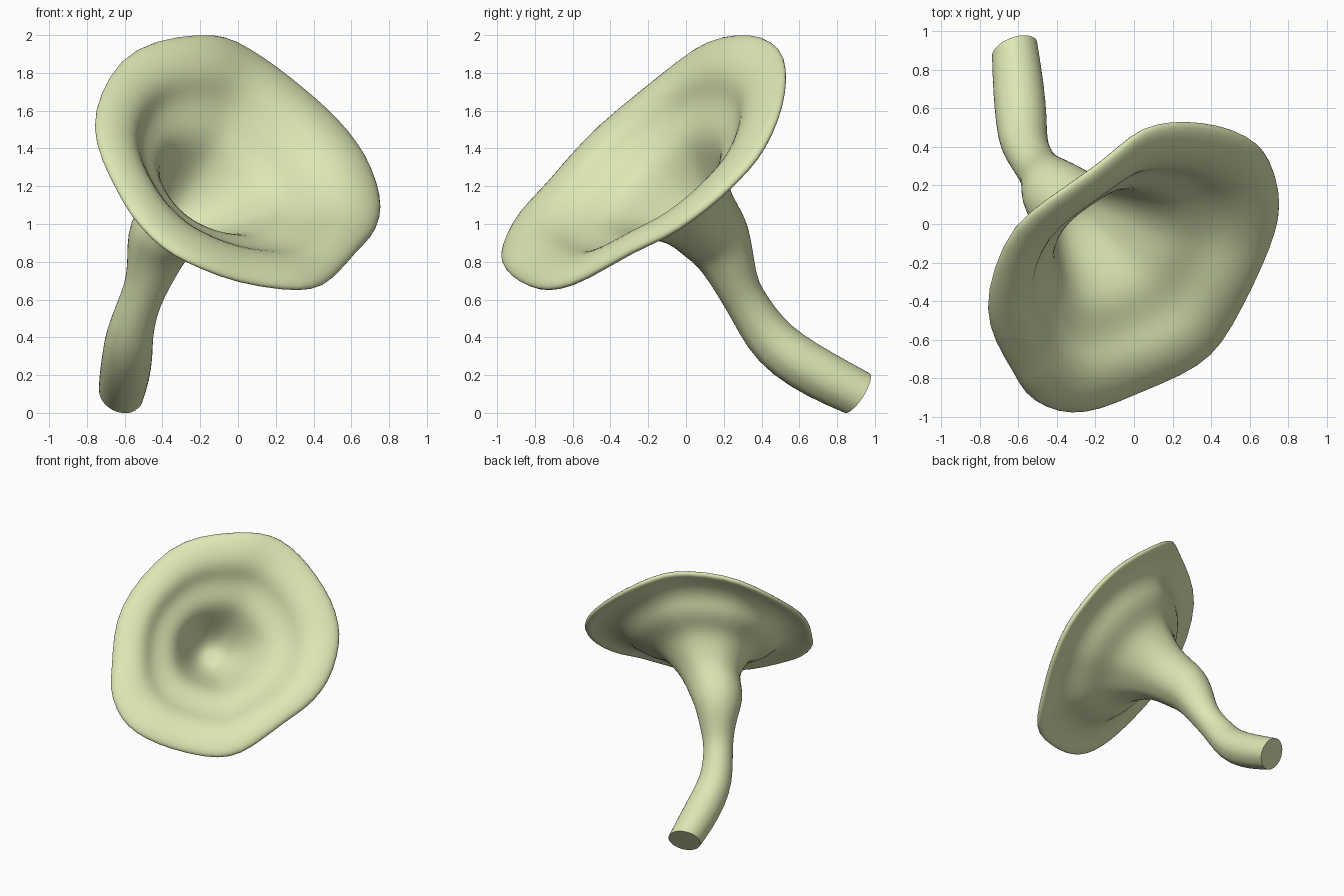
import bpy
import bmesh
from mathutils import Vector

default_cube = bpy.data.objects.get("Cube")
if default_cube:
    bpy.data.objects.remove(default_cube, do_unlink=True)

# One pale green colour for the whole fungus
pale_green = bpy.data.materials.new("pale_green")
pale_green.use_nodes = True
colour = (0.73, 0.81, 0.46, 1)
pale_green.diffuse_color = colour
principled = pale_green.node_tree.nodes["Principled BSDF"]
principled.inputs["Base Color"].default_value = colour

# Wavy outline of the trumpet's rim
rim = [Vector(p) for p in (
    (-.76, -.45, 1.52), (-.72, -.24, 1.69), (-.62, -.02, 1.87), (-.44, .12, 1.97),
    (-.2, .28, 2), (-.07, .39, 1.99), (.05, .49, 1.93), (.2, .52, 1.83),
    (.36, .515, 1.7), (.52, .48, 1.56), (.64, .41, 1.41), (.7, .33, 1.3),
    (.75, .18, 1.15), (.75, .03, 1.03), (.7, -.12, .93), (.63, -.28, .87),
    (.5, -.54, .71), (.4, -.68, .66), (.25, -.78, .66), (0, -.88, .7),
    (-.18, -.96, .77), (-.33, -.98, .84), (-.45, -.95, .93), (-.56, -.88, 1.06),
    (-.62, -.76, 1.17), (-.71, -.62, 1.34))]

# Frame of the trumpet: its mouth faces along the axis
mouth_centre = Vector((0, -.22, 1.31))
axis = Vector((.42, -.6, .68)).normalized()
throat_lean = Vector((-.18, .02, .11))
heights = [(p - mouth_centre).dot(axis) for p in rim]
spokes = [p - mouth_centre - axis * h for p, h in zip(rim, heights)]
mean_radius = sum(s.length for s in spokes) / len(spokes)


def trumpet_ring(scale, depth):
    """Ring of the trumpet, wavy near the rim and round near the throat."""
    centre = mouth_centre - axis * depth + throat_lean * depth
    ring = []
    for spoke, height in zip(spokes, heights):
        circle = spoke.normalized() * mean_radius
        ring.append(centre + circle.lerp(spoke, scale) * scale
                    + axis * height * scale ** 2)
    return ring


def stalk_ring(centre, tangent, radius):
    """Round ring of the stalk, square to its path."""
    turn = axis.rotation_difference(-tangent)
    return [centre + turn @ (s.normalized() * radius) for s in spokes]


# Trumpet profile from the throat over two steps to the flat brim: scale, depth
inside = [(.05, .55), (.11, .53), (.18, .47), (.25, .38), (.32, .28), (.38, .205),
          (.45, .155), (.54, .12), (.62, .08), (.68, .025), (.75, -.015),
          (.84, -.035), (.92, -.035)]
lip = [(.975, -.025), (1.01, -.005), (1.01, .015), (.985, .03)]
outside = [(s, d + .055) for s, d in reversed(inside) if s > .2]
rings = [trumpet_ring(s, d) for s, d in inside + lip + outside]

# Stalk path from the swollen neck to the cut foot: centre, radius
stalk = [((-.36, .115, .985), .2), ((-.405, .155, .93), .19),
         ((-.435, .2, .85), .16), ((-.46, .24, .75), .132),
         ((-.495, .28, .65), .112), ((-.535, .34, .55), .112),
         ((-.575, .42, .42), .125), ((-.585, .53, .31), .135),
         ((-.6, .71, .2), .135), ((-.62, .905, .105), .125)]
foot_aim = Vector((-.75, 1.1, -.05))
path = [mouth_centre] + [Vector(c) for c, _ in stalk] + [foot_aim]
for i, (_, radius) in enumerate(stalk):
    tangent = (path[i + 2] - path[i]).normalized()
    rings.append(stalk_ring(path[i + 1], tangent, radius))

# Skin the rings into one closed surface
bm = bmesh.new()
rows = [[bm.verts.new(p) for p in ring] for ring in rings]
for a, b in zip(rows, rows[1:]):
    for i in range(len(a)):
        bm.faces.new((a[i - 1], a[i], b[i], b[i - 1]))
bm.faces.new(rows[0])
foot = bm.faces.new(rows[-1])
bmesh.ops.recalc_face_normals(bm, faces=bm.faces[:])
for face in bm.faces:
    face.smooth = True

# Sharp edge around the cut foot
crease = bm.edges.layers.float.new("crease_edge")
for edge in foot.edges:
    edge.smooth = False
    edge[crease] = 1

mesh = bpy.data.meshes.new("trumpet_fungus")
bm.to_mesh(mesh)
bm.free()
mesh.materials.append(pale_green)
fungus = bpy.data.objects.new("trumpet_fungus", mesh)
bpy.context.collection.objects.link(fungus)
soften = fungus.modifiers.new("soften", "SUBSURF")
soften.levels = soften.render_levels = 1
